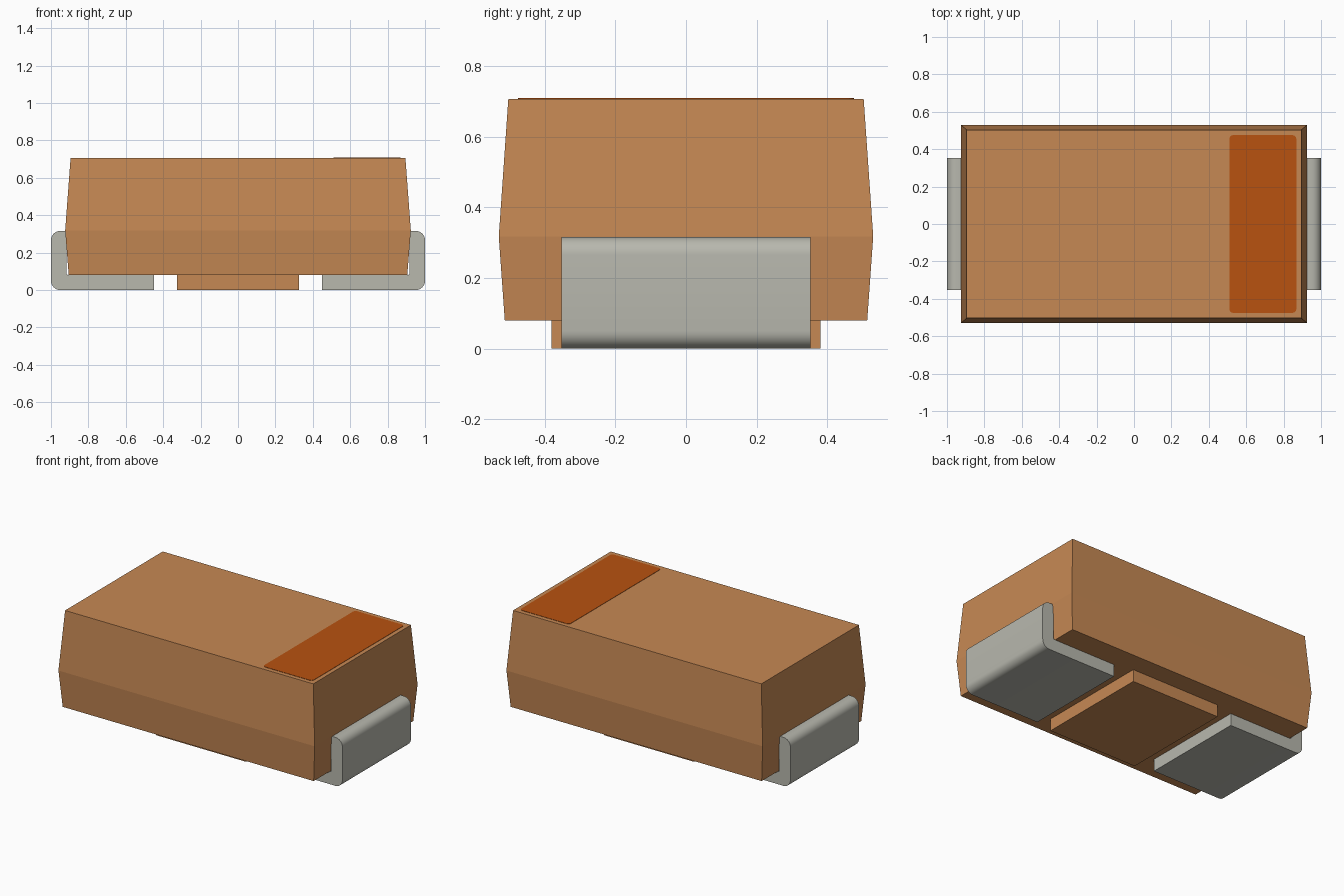
import bpy, bmesh, math
from mathutils import Vector

cube = bpy.data.objects.get("Cube")
if cube:
    bpy.data.objects.remove(cube, do_unlink=True)


def material(name, rgb):
    m = bpy.data.materials.new(name)
    m.use_nodes = True
    m.diffuse_color = (*rgb, 1)
    m.node_tree.nodes["Principled BSDF"].inputs["Base Color"].default_value = (*rgb, 1)
    return m


TAN = material("tan_resin", (0.565, 0.248, 0.088))
ORANGE = material("dark_orange_mark", (0.479, 0.084, 0.005))
METAL = material("grey_metal", (0.479, 0.479, 0.423))


def loft(name, rings, mat, smooth=False):
    """Skin matching closed rings of points and cap both ends."""
    bm = bmesh.new()
    loops = [[bm.verts.new(p) for p in ring] for ring in rings]
    n = len(loops[0])
    for a, b in zip(loops, loops[1:]):
        for i in range(n):
            j = (i + 1) % n
            bm.faces.new((a[i], a[j], b[j], b[i]))
    bm.faces.new(loops[0][::-1])
    bm.faces.new(loops[-1])
    bmesh.ops.recalc_face_normals(bm, faces=bm.faces)
    mesh = bpy.data.meshes.new(name)
    bm.to_mesh(mesh)
    bm.free()
    mesh.materials.append(mat)
    ob = bpy.data.objects.new(name, mesh)
    bpy.context.collection.objects.link(ob)
    if smooth:
        bpy.ops.object.select_all(action="DESELECT")
        ob.select_set(True)
        bpy.context.view_layer.objects.active = ob
        bpy.ops.object.shade_smooth_by_angle(angle=math.radians(30))
    return ob


def rect(hx, hy, z):
    return [(-hx, -hy, z), (hx, -hy, z), (hx, hy, z), (-hx, hy, z)]


def rounded(corners, steps=8):
    """2D outline from (x, y, radius) right-angle corners, with arcs."""
    out = []
    n = len(corners)
    for i, (x, y, r) in enumerate(corners):
        p = Vector((x, y))
        if r == 0:
            out.append(p)
            continue
        u = (Vector(corners[i - 1][:2]) - p).normalized()
        v = (Vector(corners[(i + 1) % n][:2]) - p).normalized()
        for k in range(steps + 1):
            t = math.pi / 2 * k / steps
            out.append(p + r * (u * (1 - math.sin(t)) + v * (1 - math.cos(t))))
    return out


# Moulded body, widest at the parting line
loft("body", [rect(0.905, 0.513, 0.08), rect(0.924, 0.53, 0.318), rect(0.895, 0.503, 0.707)], TAN)

# Standoff pad under the body
loft("bottom_pad", [rect(0.325, 0.381, 0), rect(0.325, 0.381, 0.08)], TAN)

# Polarity mark on the top
mark = rounded([(0.51, -0.475, 0.02), (0.868, -0.475, 0.02),
                (0.868, 0.475, 0.02), (0.51, 0.475, 0.02)], 5)
loft("polarity_mark", [[(p.x, p.y, z) for p in mark] for z in (0.704, 0.709)], ORANGE)

# Bent metal terminals, one at each end
profile = rounded([(0.45, 0, 0), (1.0, 0, 0.05), (1.0, 0.316, 0.05),
                   (0.918, 0.316, 0.012), (0.918, 0.08, 0.012), (0.45, 0.08, 0)])
for side, s in (("left", 1), ("right", -1)):
    loft(side + "_terminal", [[(s * p.x, y, p.y) for p in profile] for y in (-0.353, 0.353)],
         METAL, smooth=True)
